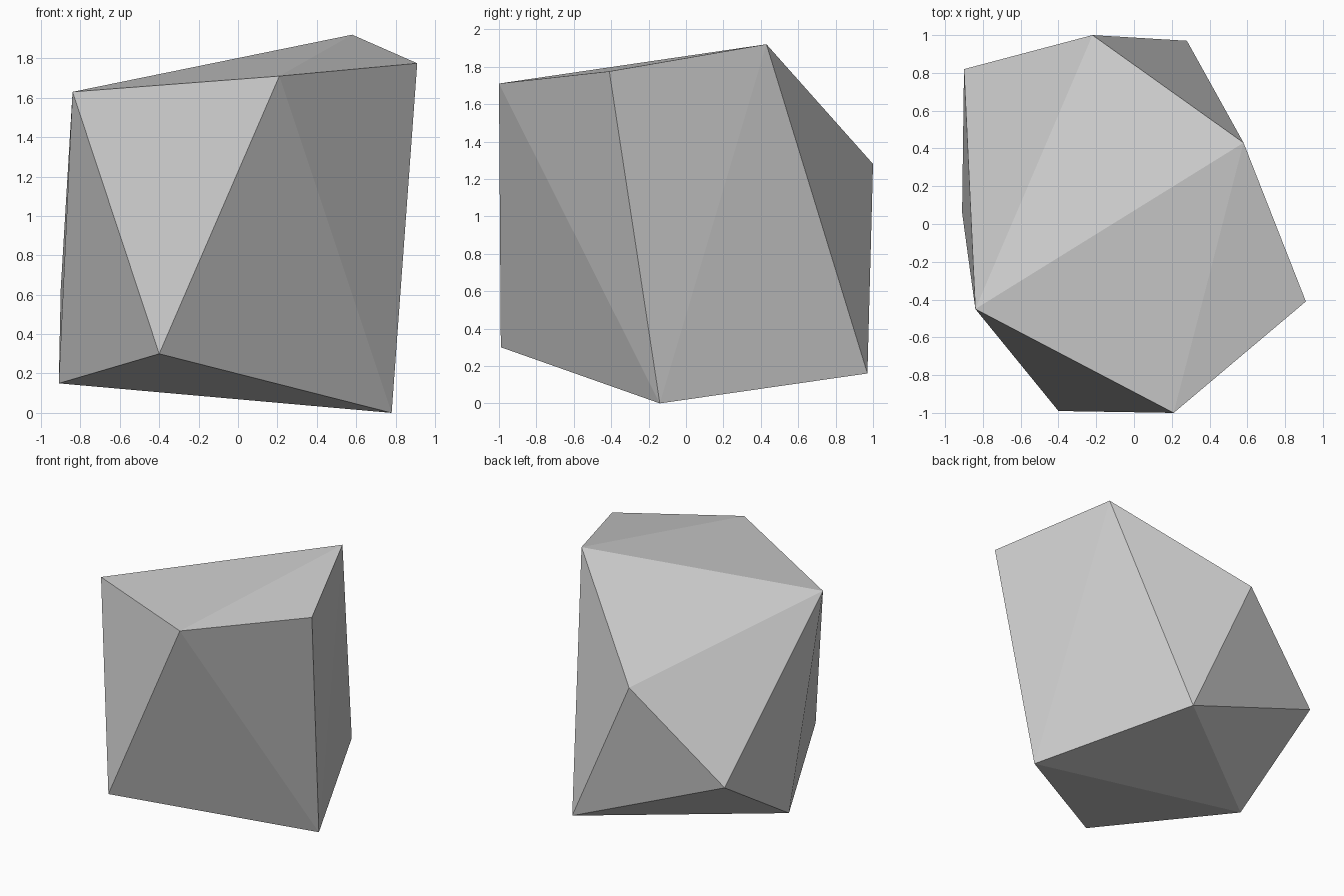
import bpy
import bmesh

# Remove the default cube
cube = bpy.data.objects.get("Cube")
if cube:
    bpy.data.objects.remove(cube, do_unlink=True)

# Stone material
stone = bpy.data.materials.new("stone grey")
stone.use_nodes = True
grey = (0.6, 0.6, 0.6, 1)
stone.diffuse_color = grey
stone.node_tree.nodes["Principled BSDF"].inputs["Base Color"].default_value = grey

# Corners of the faceted boulder
top_corners = [(-0.84, -0.45, 1.63), (0.21, -1.0, 1.71),
               (0.91, -0.41, 1.775), (0.58, 0.43, 1.92)]
back_corners = [(-0.22, 1.0, 1.28), (-0.90, 0.82, 0.63)]
bottom_corners = [(-0.91, 0.06, 0.15), (-0.40, -0.99, 0.30),
                  (0.78, -0.14, 0.0), (0.28, 0.97, 0.16)]

# Wrap the corners in a convex, flat-faced shell
bm = bmesh.new()
for corner in top_corners + back_corners + bottom_corners:
    bm.verts.new(corner)
bmesh.ops.convex_hull(bm, input=bm.verts[:])
bmesh.ops.recalc_face_normals(bm, faces=bm.faces[:])
for face in bm.faces:
    face.smooth = False

mesh = bpy.data.meshes.new("boulder")
bm.to_mesh(mesh)
bm.free()
mesh.materials.append(stone)
boulder = bpy.data.objects.new("boulder", mesh)
bpy.context.collection.objects.link(boulder)
